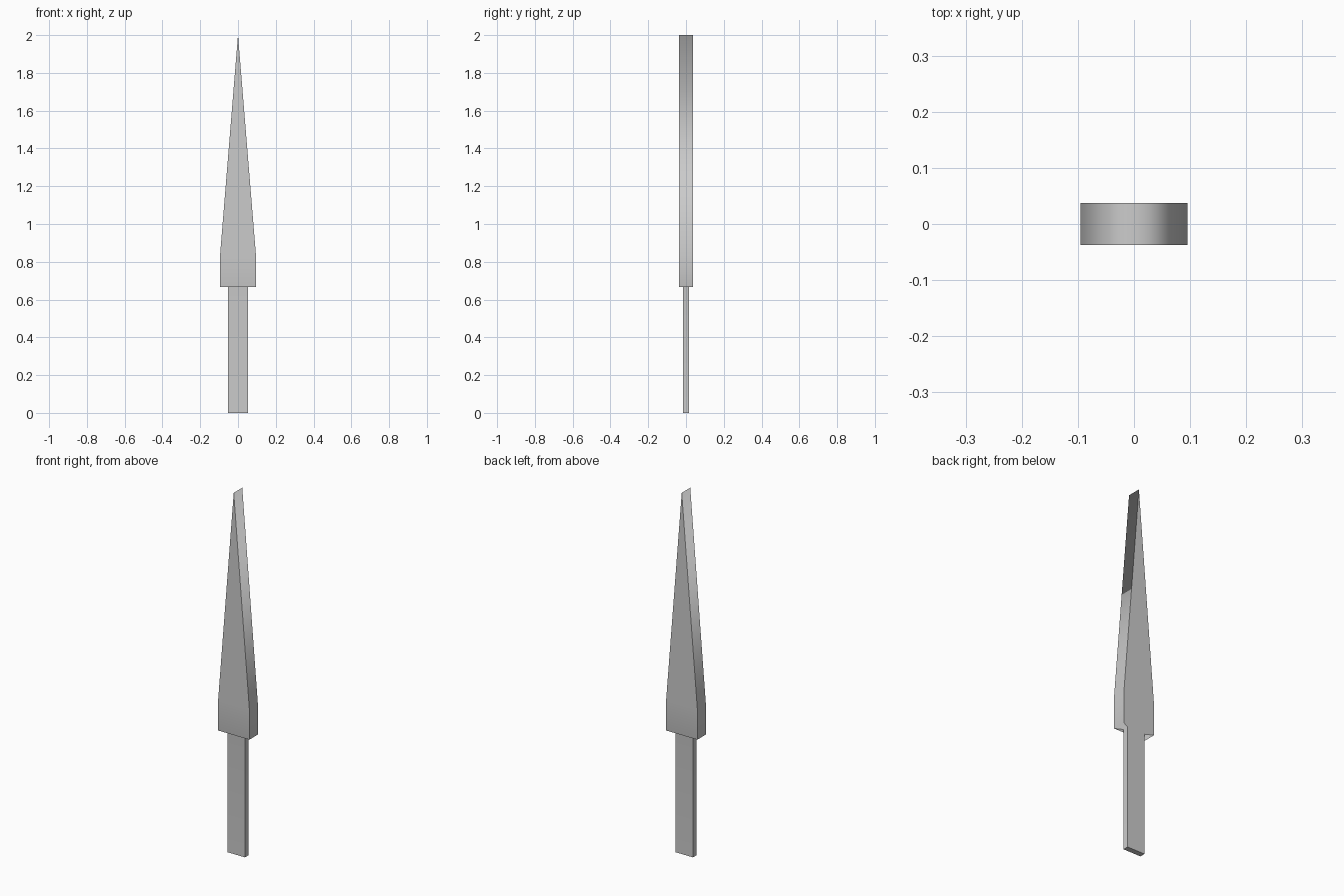
import bpy
import bmesh

if "Cube" in bpy.data.objects:
    bpy.data.objects.remove(bpy.data.objects["Cube"])

# Rectangular sections from handle foot to blade tip: half width, half depth, height
SECTIONS = [
    (0.053, 0.015, 0.0),     # handle foot
    (0.053, 0.015, 0.667),   # handle top
    (0.095, 0.037, 0.667),   # blade underside
    (0.095, 0.037, 0.835),   # blade shoulder
    (0.0, 0.037, 2.0),       # tip edge
]
CORNERS = [(-1, -1), (1, -1), (1, 1), (-1, 1)]

bm = bmesh.new()
rings = [[bm.verts.new((sx * w, sy * d, z)) for sx, sy in CORNERS]
         for w, d, z in SECTIONS]

# Foot cap and the four sides running up to the tip
bm.faces.new(reversed(rings[0]))
for low, high in zip(rings, rings[1:]):
    for i in range(4):
        j = (i + 1) % 4
        bm.faces.new((low[i], low[j], high[j], high[i]))
        # Lengthwise corners stay sharp
        bm.edges.get((low[i], high[i])).smooth = False
for i in range(4):
    bm.edges.get((rings[0][i], rings[0][(i + 1) % 4])).smooth = False

# Close the tip into a single edge
bmesh.ops.remove_doubles(bm, verts=rings[-1], dist=1e-5)
for f in bm.faces:
    f.smooth = True
bmesh.ops.recalc_face_normals(bm, faces=bm.faces[:])

mesh = bpy.data.meshes.new("blade_with_handle")
bm.to_mesh(mesh)
bm.free()
blade = bpy.data.objects.new("blade_with_handle", mesh)
bpy.context.collection.objects.link(blade)

# Large faces stay flat while the narrow sides shade softly
weighted = blade.modifiers.new("weighted_normals", 'WEIGHTED_NORMAL')
weighted.keep_sharp = True
